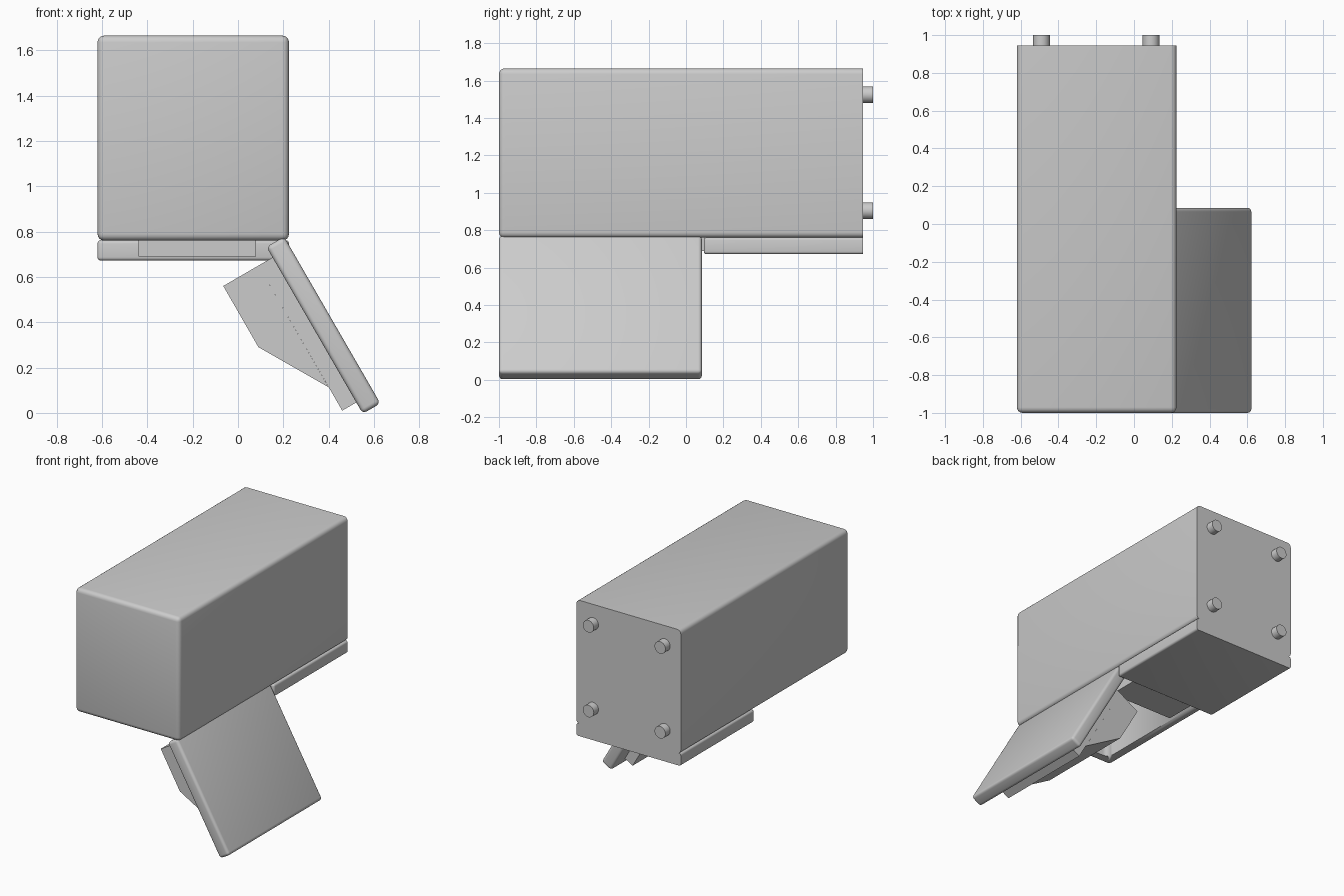
import bpy, bmesh, math
from mathutils import Matrix, Vector

cube = bpy.data.objects.get("Cube")
if cube:
    bpy.data.objects.remove(cube, do_unlink=True)

GREY = (0.6, 0.6, 0.6, 1.0)
mat = bpy.data.materials.new("plain grey")
mat.diffuse_color = GREY
mat.use_nodes = True
mat.node_tree.nodes["Principled BSDF"].inputs["Base Color"].default_value = GREY


def finish(name, bm, smooth=True):
    bmesh.ops.recalc_face_normals(bm, faces=bm.faces)
    me = bpy.data.meshes.new(name)
    bm.to_mesh(me)
    bm.free()
    me.materials.append(mat)
    ob = bpy.data.objects.new(name, me)
    bpy.context.collection.objects.link(ob)
    bpy.ops.object.select_all(action='DESELECT')
    ob.select_set(True)
    bpy.context.view_layer.objects.active = ob
    if smooth:
        bpy.ops.object.shade_smooth_by_angle(angle=math.radians(35))
    return ob


def box(name, lo, hi, bevel=0.0, keep=lambda a, b: True, matrix=None):
    """Box from corner to corner; edges chosen by keep are rounded."""
    lo, hi = Vector(lo), Vector(hi)
    bm = bmesh.new()
    bmesh.ops.create_cube(bm, size=1)
    for v in bm.verts:
        v.co = Vector([(lo[i] + hi[i]) / 2 + v.co[i] * (hi[i] - lo[i]) for i in range(3)])
    if bevel:
        edges = [e for e in bm.edges if keep(e.verts[0].co, e.verts[1].co)]
        bmesh.ops.bevel(bm, geom=edges, offset=bevel, segments=4, profile=0.5, affect='EDGES')
    if matrix:
        bm.transform(matrix)
    return finish(name, bm)


def prism(name, profile, y0, y1):
    """Profile in x and z, extruded along y."""
    bm = bmesh.new()
    face = bm.faces.new([bm.verts.new((x, y0, z)) for x, z in profile])
    ext = bmesh.ops.extrude_face_region(bm, geom=[face])
    bmesh.ops.translate(bm, vec=(0, y1 - y0, 0),
                        verts=[g for g in ext["geom"] if isinstance(g, bmesh.types.BMVert)])
    return finish(name, bm, smooth=False)


BACK = 0.945


def not_back(a, b):
    return not (a.y > BACK - 0.01 and b.y > BACK - 0.01)


# Main housing, rounded everywhere except around the flat back
housing = box("housing", (-0.62, -1, 0.76), (0.225, BACK, 1.665), 0.03, not_back)

# Hollow above the hatch, with rounded upright corners
cutter = box("hollow_cutter", (-0.54, -0.92, 0.6), (0.145, 0.03, 1.55), 0.05,
             lambda a, b: abs(a.z - b.z) > 0.1)
cutter.hide_render = True
mod = housing.modifiers.new("hollow", 'BOOLEAN')
mod.operation = 'DIFFERENCE'
mod.solver = 'EXACT'
mod.object = cutter
bpy.context.view_layer.objects.active = housing
bpy.ops.object.modifier_apply(modifier="hollow")
bpy.data.objects.remove(cutter, do_unlink=True)

# Fixed rear base plate
box("base_plate", (-0.62, 0.095, 0.672), (0.225, BACK, 0.762), 0.015, not_back)

# Block inside the hollow, in front of the base plate
box("inner_block", (-0.44, -0.14, 0.69), (0.08, 0.1, 0.9))

# Hatch hanging open at sixty degrees
swing = Matrix.Translation((0.377, 0, 0.387)) @ Matrix.Rotation(math.radians(60), 4, 'Y')
box("hatch", (-0.425, -1, -0.045), (0.425, 0.085, 0.045), 0.02, matrix=swing)

# Pad and wedge on the inner side of the hatch
prism("hatch_pad", [(0.09, 0.65), (0.153, 0.686), (0.522, 0.046), (0.46, 0.01)], -0.80, -0.04)
prism("hatch_wedge", [(-0.065, 0.56), (0.09, 0.29), (0.4, 0.113), (0.09, 0.65)], -0.80, -0.04)

# Four pegs on the back
for side, x in (("right", -0.49), ("left", 0.09)):
    for level, z in (("lower", 0.905), ("upper", 1.525)):
        bm = bmesh.new()
        bmesh.ops.create_cone(bm, cap_ends=True, segments=32, radius1=0.044, radius2=0.044,
                              depth=0.075)
        bm.transform(Matrix.Translation((x, 0.9625, z)) @ Matrix.Rotation(math.pi / 2, 4, 'X'))
        finish(f"{level}_{side}_peg", bm)
